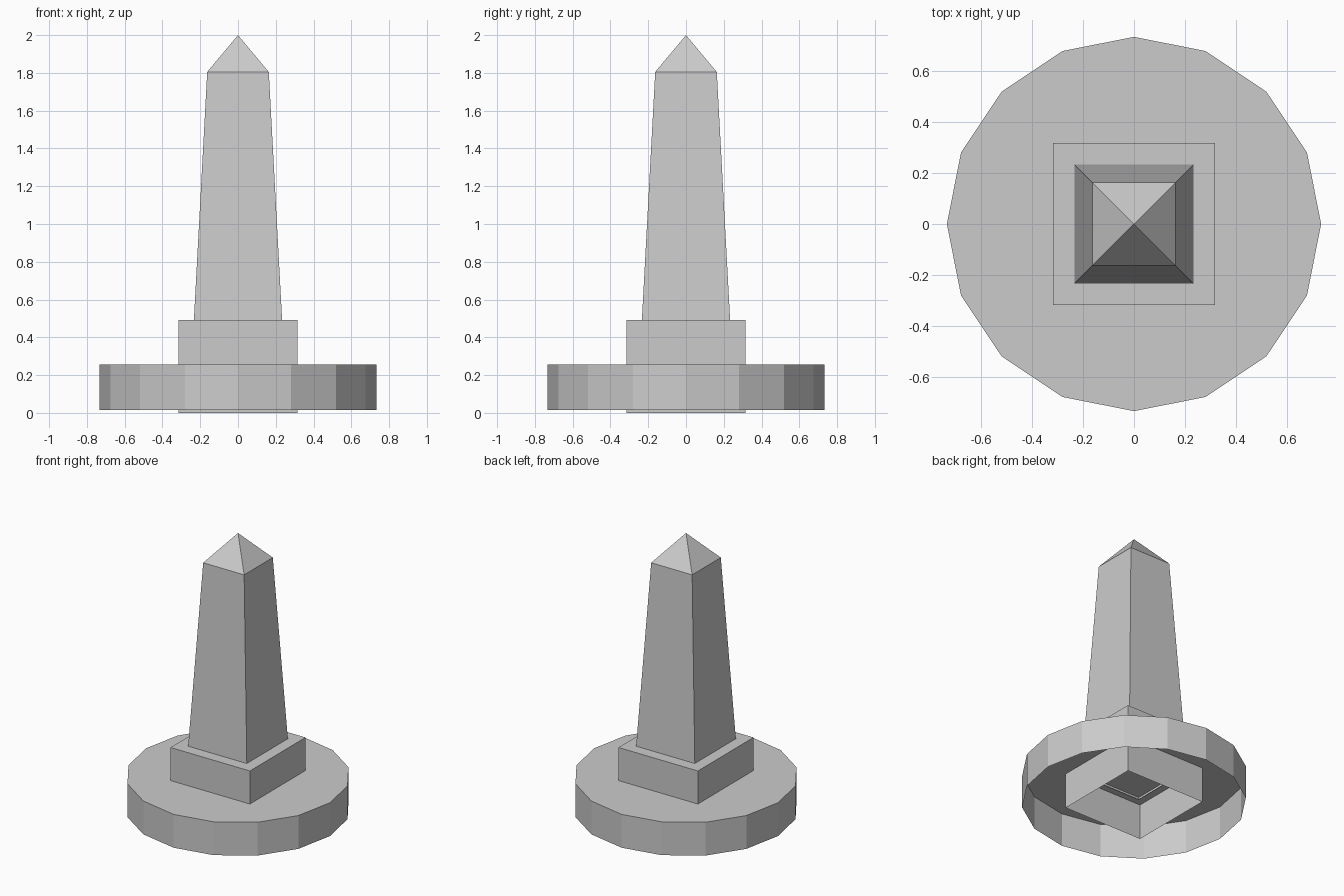
import bpy
import bmesh
from math import pi, sqrt
from mathutils import Matrix

cube = bpy.data.objects.get("Cube")
if cube:
    bpy.data.objects.remove(cube, do_unlink=True)

# One plain stone colour
stone = bpy.data.materials.new("grey stone")
stone.use_nodes = True
grey = (0.6, 0.6, 0.6, 1)
stone.diffuse_color = grey
stone.node_tree.nodes["Principled BSDF"].inputs["Base Color"].default_value = grey


def tapered_shell(name, sides, r_low, r_high, z_low, z_high, turn=0.0, top=True):
    """Flat-sided shell, open underneath, with an optional top face."""
    bm = bmesh.new()
    place = Matrix.Translation((0, 0, (z_low + z_high) / 2)) @ Matrix.Rotation(turn, 4, "Z")
    bmesh.ops.create_cone(bm, segments=sides, radius1=r_low, radius2=r_high,
                          depth=z_high - z_low, cap_ends=False, matrix=place)
    bmesh.ops.remove_doubles(bm, verts=bm.verts[:], dist=0.0001)
    if top:
        middle = (z_low + z_high) / 2
        rim = [e for e in bm.edges if all(v.co.z > middle for v in e.verts)]
        cap = bmesh.ops.contextual_create(bm, geom=rim)["faces"]
        for face in cap:
            face.normal_update()
            if face.normal.z < 0:
                face.normal_flip()
    mesh = bpy.data.meshes.new(name)
    bm.to_mesh(mesh)
    bm.free()
    mesh.materials.append(stone)
    obj = bpy.data.objects.new(name, mesh)
    bpy.context.collection.objects.link(obj)
    return obj


def square_shell(name, half_low, half_high, z_low, z_high, top=True):
    """Square version, sized by half its width."""
    return tapered_shell(name, 4, half_low * sqrt(2), half_high * sqrt(2),
                         z_low, z_high, pi / 4, top)


# Round base, then square plinth passing through it
tapered_shell("round_base", 16, 0.732, 0.732, 0.015, 0.255)
square_shell("plinth", 0.316, 0.316, 0, 0.493)

# Tapering shaft with a pyramid tip
square_shell("shaft", 0.247, 0.163, 0.24, 1.805, top=False)
square_shell("pyramid_tip", 0.163, 0, 1.805, 2, top=False)
